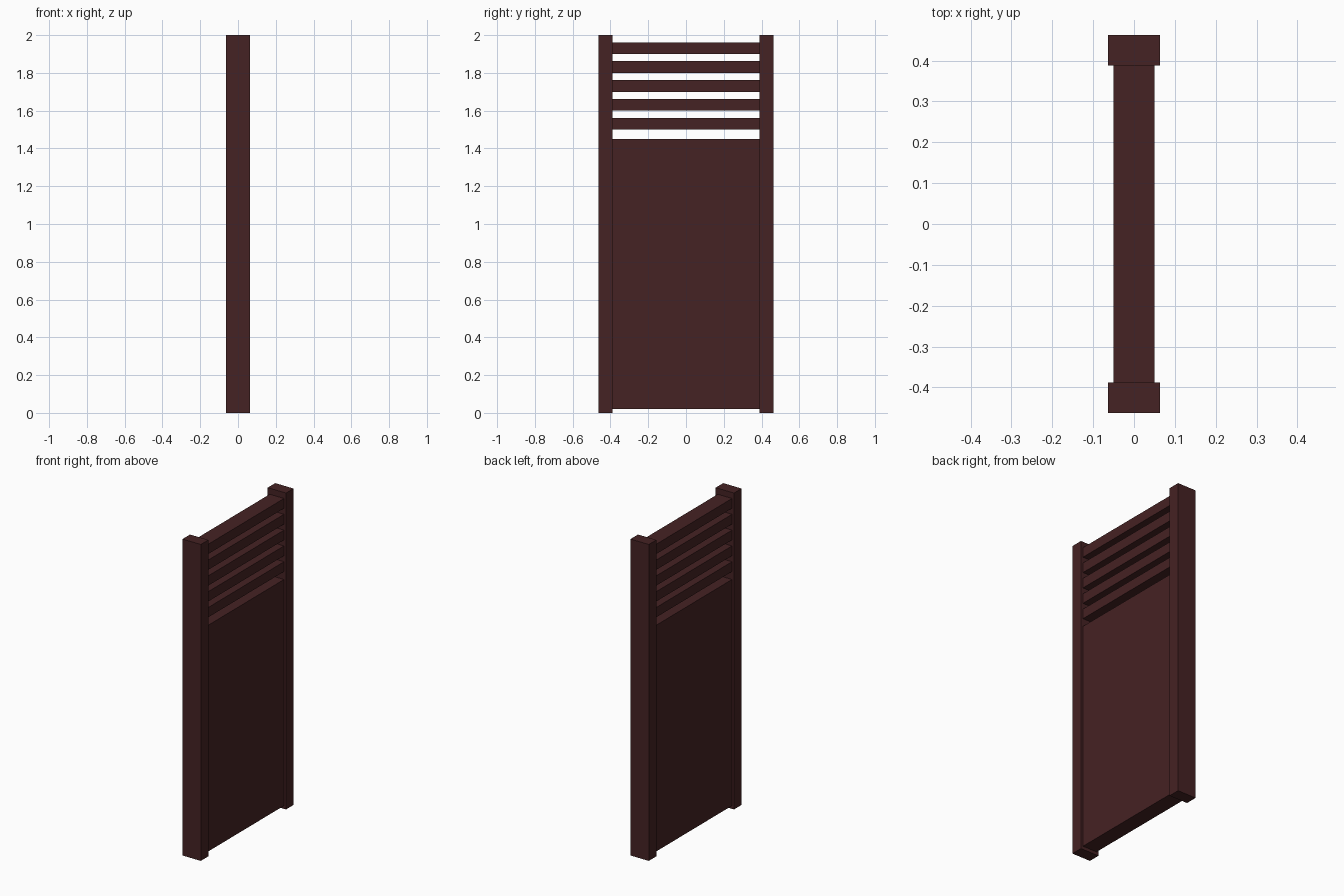
import bpy

if "Cube" in bpy.data.objects:
    bpy.data.objects.remove(bpy.data.objects["Cube"])

wood = bpy.data.materials.new("dark red brown")
wood.diffuse_color = (0.06, 0.016, 0.017, 1)
wood.use_nodes = True
wood.node_tree.nodes["Principled BSDF"].inputs["Base Color"].default_value = wood.diffuse_color


def box(name, x, y, z):
    """Box from (min, max) ranges on each axis."""
    bpy.ops.mesh.primitive_cube_add(
        size=1, location=[(a + b) / 2 for a, b in (x, y, z)])
    ob = bpy.context.object
    ob.name = name
    ob.scale = [b - a for a, b in (x, y, z)]
    bpy.ops.object.transform_apply(location=False, rotation=False, scale=True)
    ob.data.materials.append(wood)
    return ob


# two upright posts
box("front_post", (-0.064, 0.064), (-0.463, -0.388), (0, 2))
box("back_post", (-0.064, 0.064), (0.388, 0.463), (0, 2))

# solid lower panel, raised slightly off the ground
box("panel", (-0.05, 0.05), (-0.388, 0.388), (0.02, 1.45))

# five open slats above the panel
for i in range(5):
    z = 1.5 + 0.1 * i
    box(f"slat_{i + 1}", (-0.05, 0.05), (-0.388, 0.388), (z, z + 0.062))
